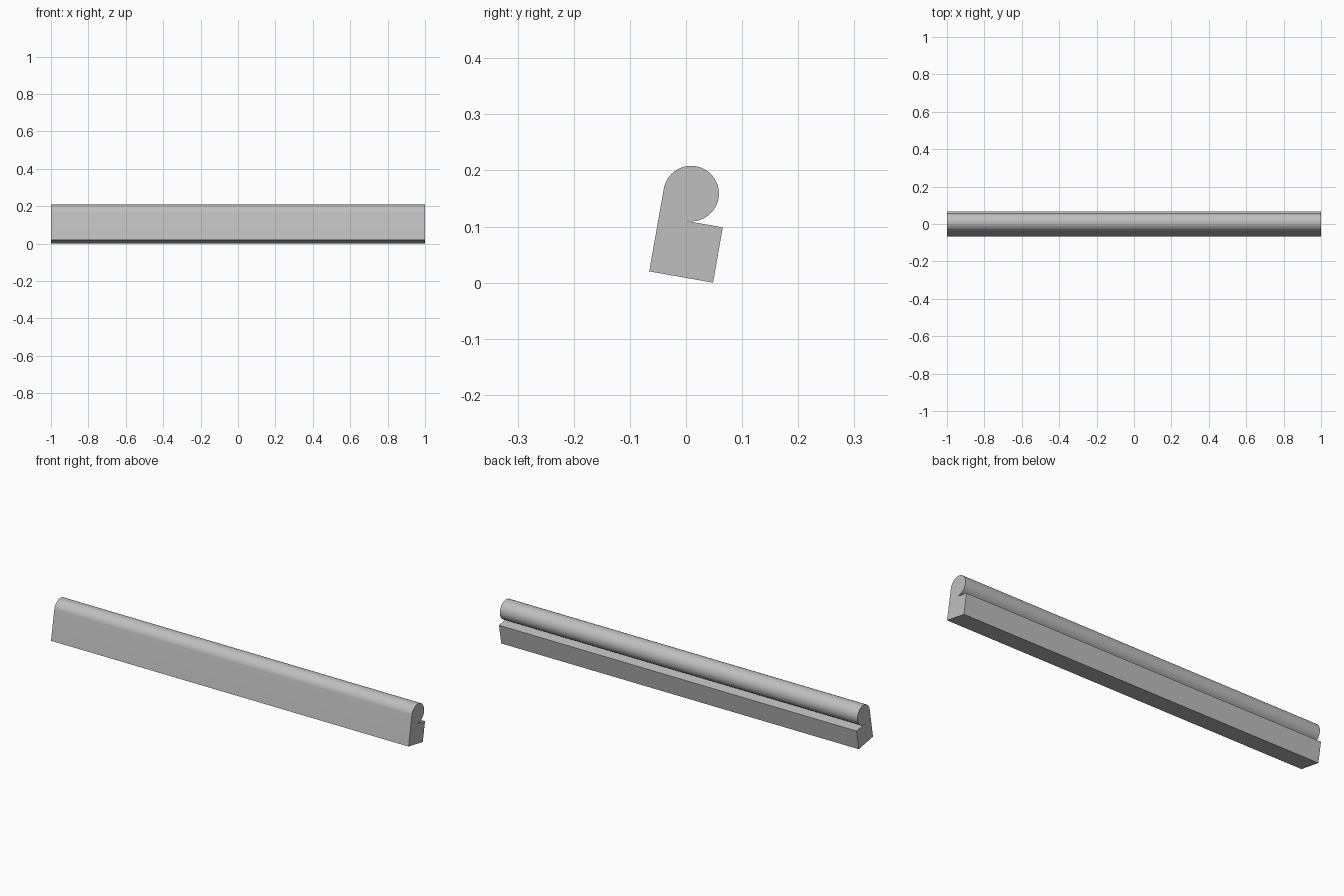
import bpy, bmesh
from math import sin, cos, radians
from mathutils import Matrix, Vector

cube = bpy.data.objects.get("Cube")
if cube:
    bpy.data.objects.remove(cube, do_unlink=True)

LENGTH, WIDTH, BASE_H, RADIUS = 2.0, 0.1155, 0.1, 0.0495
TILT = radians(10)
ARC_STEPS = 48

grey = bpy.data.materials.new("light grey")
grey.use_nodes = True
colour = (0.52, 0.52, 0.52, 1)
grey.diffuse_color = colour
grey.node_tree.nodes["Principled BSDF"].inputs["Base Color"].default_value = colour

# Cross-section: rectangular foot, then a round bead tangent to front and foot
profile = [(0, 0), (WIDTH, 0), (WIDTH, BASE_H)]
for i in range(ARC_STEPS + 1):
    a = radians(-90 + 270 * i / ARC_STEPS)
    profile.append((RADIUS + RADIUS * cos(a), BASE_H + RADIUS + RADIUS * sin(a)))

# Extrude the section along x
bm = bmesh.new()
end = bm.faces.new([bm.verts.new((-LENGTH / 2, y, z)) for y, z in profile])
extruded = bmesh.ops.extrude_face_region(bm, geom=[end], use_keep_orig=True)
moved = [g for g in extruded["geom"] if isinstance(g, bmesh.types.BMVert)]
bmesh.ops.translate(bm, verts=moved, vec=(LENGTH, 0, 0))
bmesh.ops.recalc_face_normals(bm, faces=bm.faces)

# Lean backwards, then centre and rest on the ground
bm.transform(Matrix.Rotation(-TILT, 4, 'X'))
ys = [v.co.y for v in bm.verts]
lowest = min(v.co.z for v in bm.verts)
bm.transform(Matrix.Translation(Vector((0, -(min(ys) + max(ys)) / 2, -lowest))))

mesh = bpy.data.meshes.new("beaded_strip")
bm.to_mesh(mesh)
bm.free()
mesh.materials.append(grey)
strip = bpy.data.objects.new("beaded_strip", mesh)
bpy.context.collection.objects.link(strip)

bpy.ops.object.select_all(action='DESELECT')
strip.select_set(True)
bpy.context.view_layer.objects.active = strip
bpy.ops.object.shade_smooth_by_angle(angle=radians(30))
